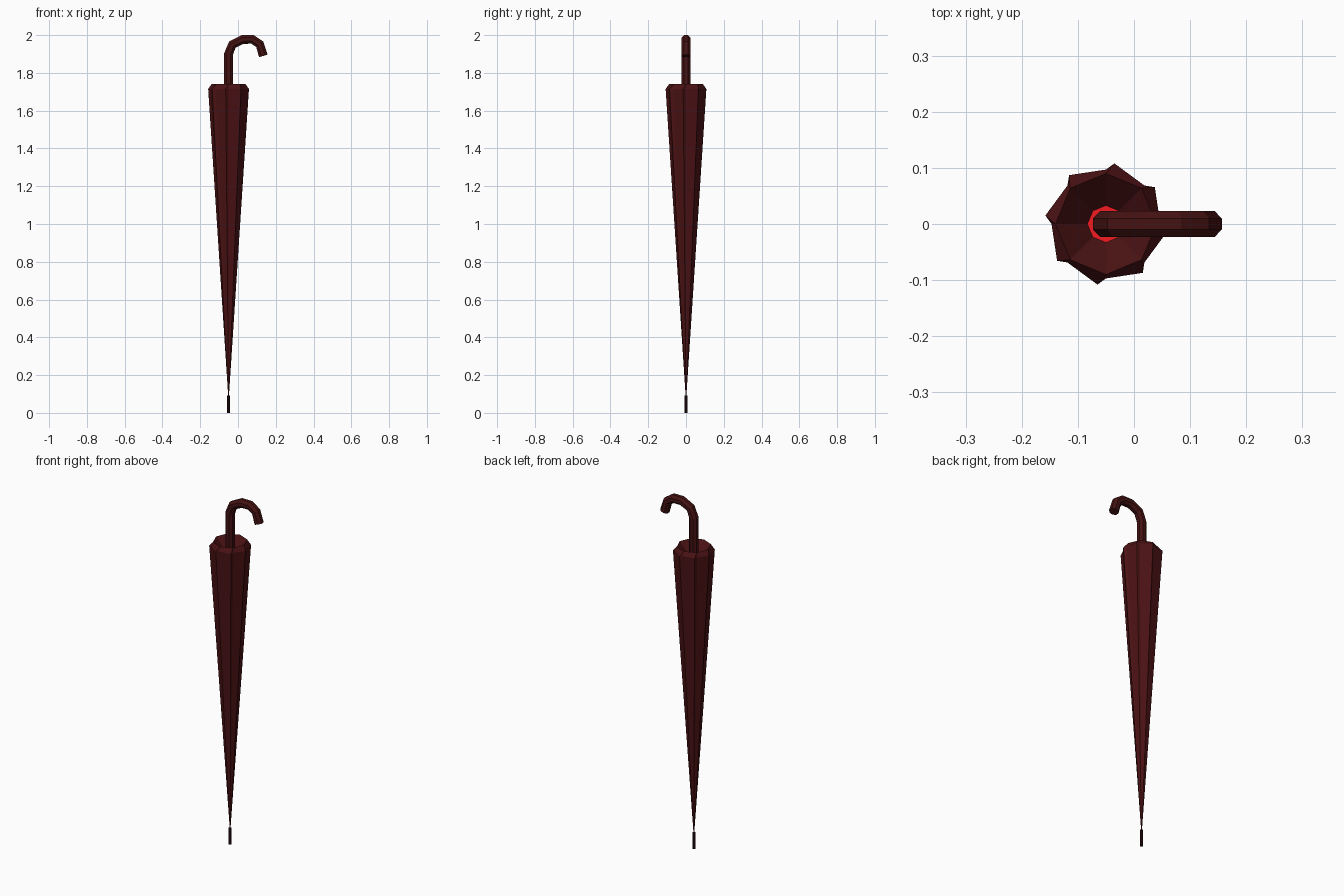
import bpy, bmesh, math
from mathutils import Vector

if "Cube" in bpy.data.objects:
    bpy.data.objects.remove(bpy.data.objects["Cube"])

CX = -0.05  # umbrella axis


def material(name, color):
    m = bpy.data.materials.new(name)
    m.diffuse_color = (*color, 1)
    m.use_nodes = True
    m.node_tree.nodes["Principled BSDF"].inputs["Base Color"].default_value = m.diffuse_color
    return m


def loft(name, rings, mat, cap_start=True, cap_end=True):
    """Skin a list of equal-length point rings with flat faces."""
    bm = bmesh.new()
    loops = [[bm.verts.new(p) for p in ring] for ring in rings]
    n = len(loops[0])
    for a, b in zip(loops, loops[1:]):
        for i in range(n):
            j = (i + 1) % n
            bm.faces.new((a[i], a[j], b[j], b[i]))
    if cap_start:
        bm.faces.new(loops[0][::-1])
    if cap_end:
        bm.faces.new(loops[-1])
    bmesh.ops.remove_doubles(bm, verts=bm.verts, dist=0.00005)
    bmesh.ops.recalc_face_normals(bm, faces=bm.faces)
    me = bpy.data.meshes.new(name)
    bm.to_mesh(me)
    bm.free()
    ob = bpy.data.objects.new(name, me)
    me.materials.append(mat)
    bpy.context.collection.objects.link(ob)
    return ob


def polar(angle, r, z):
    a = math.radians(angle)
    return (CX + r * math.cos(a), r * math.sin(a), z)


def pleated(r_fold, r_tip, z, lead=8):
    """Eight overlapping pleats: a fold point and a proud tip for each."""
    ring = []
    for k in range(8):
        ring.append(polar(45 * k - lead, r_tip, z))
        ring.append(polar(45 * k, r_fold, z))
    return ring


cloth = material("dark_red_cloth", (0.07, 0.006, 0.007))
wood = material("dark_red_handle", (0.06, 0.006, 0.006))
dark = material("dark_tip", (0.025, 0.004, 0.005))
red = material("bright_red", (0.9, 0.01, 0.015))

# Furled canopy: pleated cone, bevelled rim, funnel sinking to the shaft
loft("canopy", [
    pleated(0.0018, 0.002, 0.09),
    pleated(0.097, 0.109, 1.715),
    pleated(0.09, 0.09, 1.74, lead=0),
    pleated(0.033, 0.033, 1.68, lead=0),
], cloth, cap_end=False)

# Red lining seen at the bottom of the funnel
loft("inner_lining", [
    [polar(45 * k, 0.034, 1.672) for k in range(8)],
    [polar(45 * k, 0.034, 1.679) for k in range(8)],
], red)

# Metal tip
loft("tip", [
    [polar(45 * k + 22.5, 0.0085, z) for k in range(8)] for z in (0, 0.092)
], dark)

# Crook handle: octagonal tube swept along a bent path
path = [Vector((x, 0, z)) for x, z in (
    (CX, 1.6), (CX, 1.90), (-0.03, 1.95), (0.025, 1.977),
    (0.077, 1.977), (0.115, 1.952), (0.134, 1.890))]
R = 0.0255
rings = []
for i, p in enumerate(path):
    d_in = (p - path[max(i - 1, 0)]).normalized()
    d_out = (path[min(i + 1, len(path) - 1)] - p).normalized()
    t = (d_in + d_out).normalized()
    side = Vector((t.z, 0, -t.x))
    rings.append([p + R * (math.cos(a) * side + math.sin(a) * Vector((0, 1, 0)))
                  for a in (math.radians(22.5 + 45 * k) for k in range(8))])
loft("handle", rings, wood)
